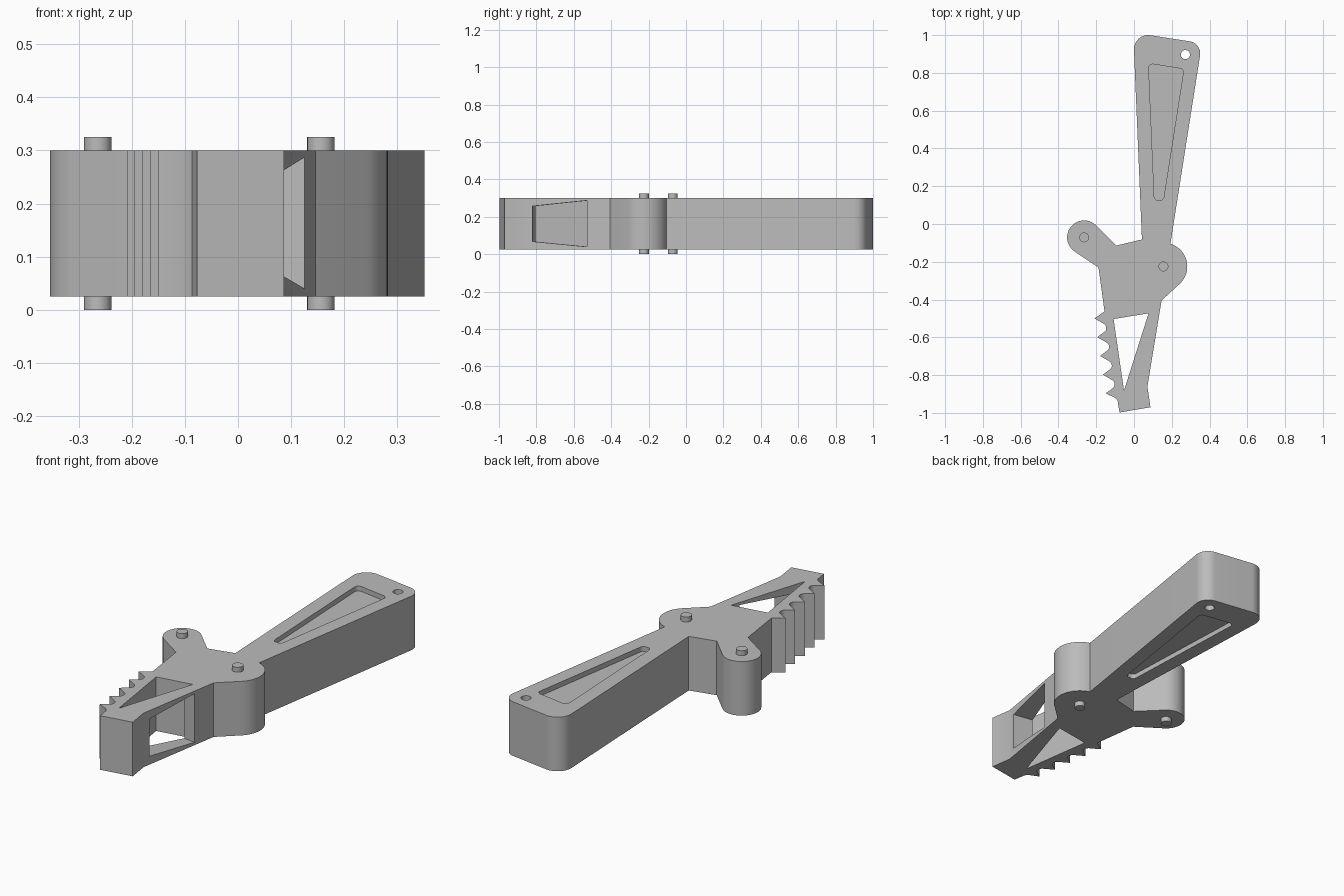
import bpy, bmesh
from math import radians, cos, sin
from mathutils import Vector

cube = bpy.data.objects.get("Cube")
if cube:
    bpy.data.objects.remove(cube, do_unlink=True)

grey = bpy.data.materials.new("plain grey")
grey.use_nodes = True
GREY = (0.5, 0.5, 0.5, 1)
grey.diffuse_color = GREY
grey.node_tree.nodes["Principled BSDF"].inputs["Base Color"].default_value = GREY

BOTTOM, TOP = 0.025, 0.30


def arc(center, radius, start, end, steps=20):
    """Points along an arc, angles in degrees."""
    angles = [radians(start + (end - start) * i / steps) for i in range(steps + 1)]
    return [(center[0] + radius * cos(a), center[1] + radius * sin(a)) for a in angles]


def fillet(before, corner, after, radius, steps=10):
    """Points of a round corner, from the first side to the second."""
    c = Vector(corner)
    u, v = (Vector(before) - c).normalized(), (Vector(after) - c).normalized()
    half = u.angle(v) / 2
    middle = c + (u + v).normalized() * radius / sin(half)
    reach = radius * cos(half) / sin(half)
    a, b = c + u * reach - middle, c + v * reach - middle
    return [tuple(middle + a.lerp(b, i / steps).normalized() * radius)
            for i in range(steps + 1)]


def rounded(corners, radius):
    points = []
    for i, corner in enumerate(corners):
        points += fillet(corners[i - 1], corner, corners[(i + 1) % len(corners)], radius, 6)
    return points


def make(name, bm):
    bmesh.ops.recalc_face_normals(bm, faces=bm.faces)
    mesh = bpy.data.meshes.new(name)
    bm.to_mesh(mesh)
    bm.free()
    mesh.materials.append(grey)
    obj = bpy.data.objects.new(name, mesh)
    bpy.context.collection.objects.link(obj)
    return obj


def prism(name, outline, z0, z1):
    bm = bmesh.new()
    face = bm.faces.new([bm.verts.new((x, y, z0)) for x, y in outline])
    side = bmesh.ops.extrude_face_region(bm, geom=[face])["geom"]
    bmesh.ops.translate(bm, vec=(0, 0, z1 - z0),
                        verts=[v for v in side if isinstance(v, bmesh.types.BMVert)])
    return make(name, bm)


def activate(obj):
    bpy.ops.object.select_all(action="DESELECT")
    obj.select_set(True)
    bpy.context.view_layer.objects.active = obj


def cut(obj, cutter):
    cutter.hide_render = True
    mod = obj.modifiers.new("cut", "BOOLEAN")
    mod.operation, mod.solver, mod.object = "DIFFERENCE", "EXACT", cutter
    activate(obj)
    bpy.ops.object.modifier_apply(modifier=mod.name)
    bpy.data.objects.remove(cutter, do_unlink=True)


# Body outline, clockwise: handle, pivot lobe, jaw, teeth, side lobe
LEFT_LOBE, RIGHT_LOBE = (-0.264, -0.071), (0.156, -0.225)
handle_left, handle_right = (0.042, -0.082), (0.193, -0.1)
back_left, back_right = (-0.004, 1.013), (0.36, 0.957)
outline = [handle_left]
outline += fillet(handle_left, back_left, back_right, 0.075)
outline += fillet(back_left, back_right, handle_right, 0.065)
outline += arc(RIGHT_LOBE, 0.126, 73, -46)
outline += [(0.146, -0.405), (0.071, -0.86), (0.087, -0.97),
            (-0.077, -0.998), (-0.087, -0.934), (-0.103, -0.918)]
tip = Vector((-0.15, -0.897))
for _ in range(4):
    outline.append(tuple(tip))
    outline += arc(tip + Vector((0.021, 0.048)), 0.0265, -65, 65, 10)
    tip += Vector((-0.0148, 0.0993))
outline += [tuple(tip), (-0.156, -0.463), (-0.188, -0.23)]
outline += arc(LEFT_LOBE, 0.09, 235, 43, 28)
outline.append((-0.093, -0.114))
body = prism("lever_body", outline, BOTTOM, TOP)

# Triangular opening through the jaw
cut(body, prism("jaw_opening", [(-0.108, -0.503), (0.077, -0.473), (-0.053, -0.882)], -0.1, 0.5))

# Tapered side window leading into the opening
normal = Vector((0.987, -0.163))
bm = bmesh.new()
rings = []
for start, depth, low, high in (((0.125, -0.53), 0.09, 0.04, 0.287),
                                ((0.078, -0.822), 0.122, 0.068, 0.257)):
    outer = Vector(start) + normal * 0.08
    inner = Vector(start) - normal * depth
    rings.append([bm.verts.new((p.x, p.y, z)) for p, z in
                  ((outer, low), (outer, high), (inner, high), (inner, low))])
bm.faces.new(rings[0])
bm.faces.new(rings[1])
for i in range(4):
    j = (i + 1) % 4
    bm.faces.new((rings[0][i], rings[0][j], rings[1][j], rings[1][i]))
cut(body, make("side_window", bm))

# Hanging hole, and shallow pockets on both handle faces
cut(body, prism("hanging_hole", arc((0.272, 0.897), 0.024, 0, 345, 23), -0.1, 0.5))
pocket = rounded([(0.077, 0.85), (0.264, 0.82), (0.155, 0.125), (0.108, 0.125)], 0.02)
for z0, z1 in ((TOP - 0.025, TOP + 0.1), (BOTTOM - 0.1, BOTTOM + 0.025)):
    cut(body, prism("handle_pocket", pocket, z0, z1))

# Pivot pins standing out of both faces
parts = [body]
for name, center in (("side_pin", LEFT_LOBE), ("pivot_pin", RIGHT_LOBE)):
    parts.append(prism(name, arc(center, 0.026, 0, 345, 23), 0, TOP + 0.025))

for part in parts:
    activate(part)
    bpy.ops.object.shade_smooth_by_angle(angle=radians(30))
